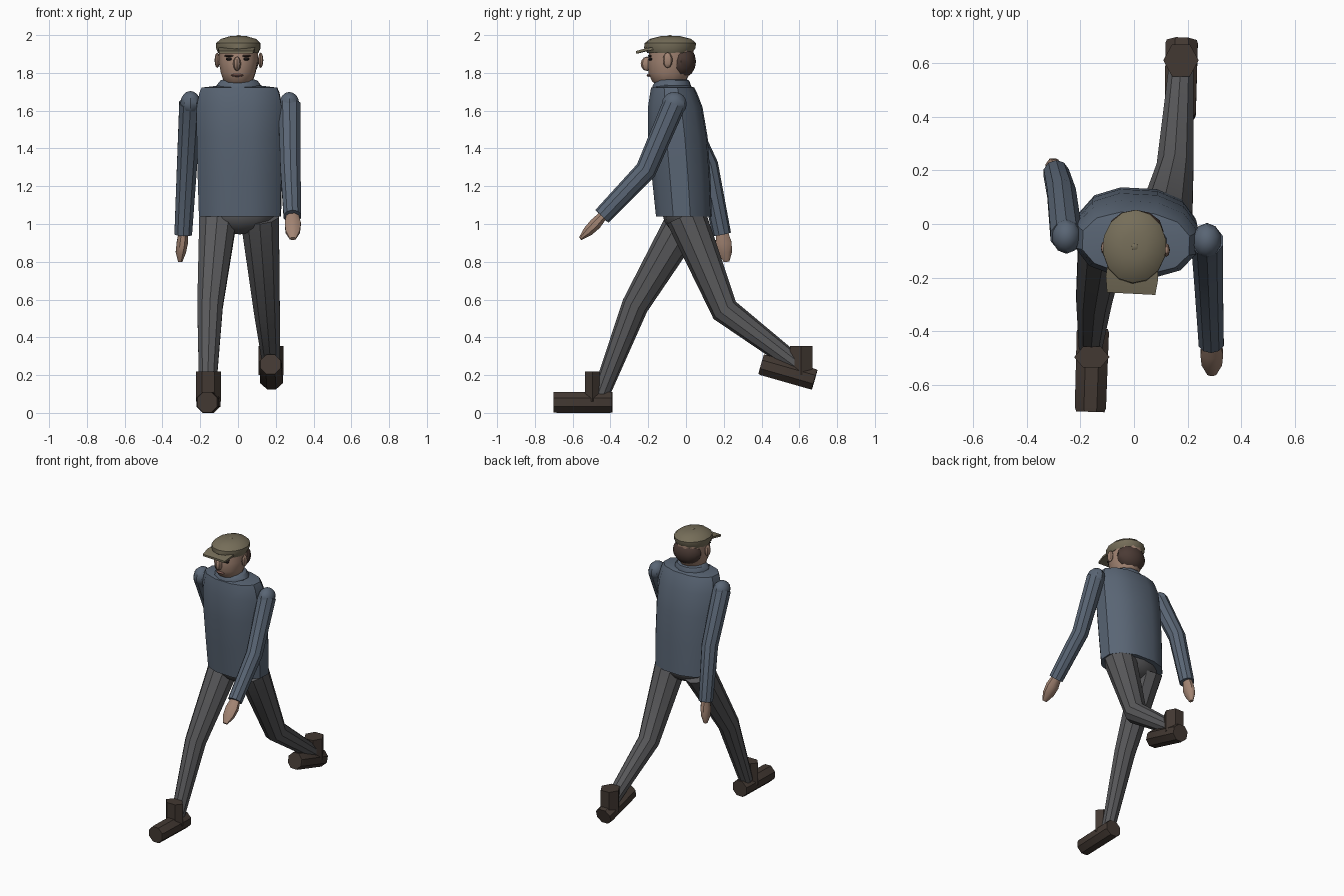
import bpy, bmesh, math
from mathutils import Vector, Matrix

if "Cube" in bpy.data.objects:
    bpy.data.objects.remove(bpy.data.objects["Cube"])

YAW = math.radians(-3)


def material(name, rgb):
    m = bpy.data.materials.new(name)
    m.diffuse_color = (*rgb, 1)
    m.use_nodes = True
    m.node_tree.nodes["Principled BSDF"].inputs["Base Color"].default_value = m.diffuse_color
    return m


WOOL = material("blue_wool", (0.10, 0.13, 0.175))
TROUSER = material("grey_cloth", (0.10, 0.10, 0.105))
LEATHER = material("brown_leather", (0.055, 0.04, 0.032))
SKIN = material("skin", (0.36, 0.23, 0.17))
TWEED = material("tweed", (0.18, 0.155, 0.10))
HAIR = material("hair", (0.07, 0.043, 0.035))
DARK = material("dark", (0.02, 0.015, 0.015))
LIP = material("lip", (0.22, 0.11, 0.09))


def finish(name, bm, mat, angle=35):
    bmesh.ops.recalc_face_normals(bm, faces=bm.faces)
    me = bpy.data.meshes.new(name)
    bm.to_mesh(me)
    bm.free()
    ob = bpy.data.objects.new(name, me)
    bpy.context.collection.objects.link(ob)
    me.materials.append(mat)
    bpy.ops.object.select_all(action='DESELECT')
    ob.select_set(True)
    bpy.context.view_layer.objects.active = ob
    bpy.ops.object.shade_smooth_by_angle(angle=math.radians(angle))
    return ob


def skin_rings(name, rings, mat, angle=35):
    """Join rings of points with quads and close both ends."""
    bm = bmesh.new()
    vs = [[bm.verts.new(p) for p in r] for r in rings]
    n = len(vs[0])
    for a, b in zip(vs, vs[1:]):
        for i in range(n):
            j = (i + 1) % n
            bm.faces.new((a[i], a[j], b[j], b[i]))
    bm.faces.new(vs[0])
    bm.faces.new(vs[-1])
    return finish(name, bm, mat, angle)


def stack(name, rows, mat, n=12, power=1.0, cx=0.005, yaw=YAW, angle=35):
    """Stacked horizontal ovals: rows of (z, y_front, y_back, half_width)."""
    pivot = Vector((cx, -0.06, 0))
    rot = Matrix.Rotation(yaw, 3, 'Z')
    rings = []
    for z, y0, y1, hx in rows:
        ring = []
        for i in range(n):
            a = 2 * math.pi * (i + 0.5) / n
            c, s = math.cos(a), math.sin(a)
            x = cx + hx * math.copysign(abs(c) ** power, c)
            y = (y0 + y1) / 2 + (y1 - y0) / 2 * math.copysign(abs(s) ** power, s)
            ring.append(rot @ (Vector((x, y, z)) - pivot) + pivot)
        rings.append(ring)
    return skin_rings(name, rings, mat, angle)


def tube(name, pts, radii, mat, n=10, angle=35):
    """Mitred tapered tube; a radius is (half width in x, half depth)."""
    pts = [Vector(p) for p in pts]
    rings = []
    for k, p in enumerate(pts):
        t0 = (p - pts[k - 1]).normalized() if k else None
        t1 = (pts[k + 1] - p).normalized() if k < len(pts) - 1 else None
        t = ((t0 or t1) + (t1 or t0)).normalized()
        u = Vector((1, 0, 0))
        u = (u - t * u.dot(t)).normalized()
        v = t.cross(u)
        stretch = 1 / t.dot(t1 or t0)
        ru, rv = radii[k] if isinstance(radii[k], tuple) else (radii[k],) * 2
        rings.append([p + u * ru * math.cos(a) + v * rv * stretch * math.sin(a)
                      for a in (2 * math.pi * (i + 0.5) / n for i in range(n))])
    return skin_rings(name, rings, mat, angle)


def ball(name, c, r, mat, seg=12, rings=8, rot=(0, 0, 0)):
    bm = bmesh.new()
    bmesh.ops.create_uvsphere(bm, u_segments=seg, v_segments=rings, radius=1)
    m = Matrix.Translation(c)
    for ang, ax in zip(rot, 'XYZ'):
        m = m @ Matrix.Rotation(ang, 4, ax)
    bm.transform(m @ Matrix.Diagonal((*r, 1)))
    return finish(name, bm, mat)


# Sweater body, collar and pelvis
stack("sweater_body", [(1.04, -.16, .138, .222), (1.25, -.182, .131, .228),
                       (1.46, -.202, .116, .232), (1.62, -.202, .088, .232),
                       (1.695, -.19, .058, .217), (1.722, -.185, .045, .205),
                       (1.732, -.14, .02, .12)], WOOL, n=12, power=0.88, cx=0.008)
stack("collar", [(1.70, -.18, .03, .118), (1.735, -.178, .028, .12),
                 (1.76, -.16, .018, .10), (1.766, -.145, .005, .08)], WOOL)
ball("pelvis", (0.01, -0.005, 1.06), (0.19, 0.12, 0.115), TROUSER)

# Legs: one striding forward, one trailing
tube("forward_leg", [(-.105, .01, 1.04), (-.148, -.27, .567), (-.162, -.45, .10)],
     [.105, .071, .046], TROUSER)
tube("trailing_leg", [(.115, 0, 1.04), (.153, .205, .543), (.178, .615, .235)],
     [.107, .072, .046], TROUSER)

# Boots with six-sided cuffs
for side, toe, heel, cuff, z0, z1, hy in (
        ("forward", (-.163, -.70, .056), (-.153, -.39, .056), (-.157, -.496), .06, .218, .045),
        ("trailing", (.172, .398, .257), (.178, .681, .176), (.175, .61), .20, .353, .069)):
    toe, heel = Vector(toe), Vector(heel)
    tube(side + "_boot", [toe, toe.lerp(heel, .05), heel.lerp(toe, .04), heel],
         [(.057, .058), (.063, .06), (.065, .06), (.06, .058)], LEATHER, n=8)
    ring = [(cuff[0] + .066 * math.cos(i * math.pi / 3),
             cuff[1] + hy * math.sin(i * math.pi / 3)) for i in range(6)]
    skin_rings(side + "_boot_cuff", [[(x, y, z) for x, y in ring] for z in (z0, z1)], LEATHER)

# Arms, shoulders and hands swinging opposite to the legs
for side, pts, hand, radii in (
        ("back", [(-.252, -.045, 1.64), (-.27, .115, 1.31), (-.29, .19, .945)],
         [(-.288, .19, .97), (-.295, .198, .90), (-.303, .208, .85), (-.306, .215, .80)],
         [(.025, .03), (.032, .046), (.029, .04), (.012, .016)]),
        ("front", [(.272, -.062, 1.635), (.278, -.212, 1.285), (.288, -.445, 1.04)],
         [(.288, -.43, 1.055), (.29, -.48, 1.0), (.29, -.52, .96), (.29, -.56, .922)],
         [(.032, .025), (.046, .034), (.041, .029), (.018, .01)])):
    tube(side + "_arm", pts, [.062, .056, .049], WOOL)
    ball(side + "_shoulder", pts[0], (.055, .066, .064), WOOL, 10, 8)
    tube(side + "_hand", hand, radii, SKIN, n=8, angle=50)

# Head with neck, hair and ears
stack("neck", [(1.70, -.13, -.01, .065), (1.79, -.13, -.01, .065)], SKIN, n=10)
stack("head", [(1.735, -.155, -.02, .055), (1.755, -.182, 0, .078),
               (1.80, -.202, .025, .094), (1.86, -.204, .04, .106),
               (1.93, -.195, .042, .104)], SKIN, cx=0.003, angle=50)
ball("hair", (.006, -.027, 1.86), (.104, .08, .09), HAIR)
for s in (-1, 1):
    ball("ear", (.005 + s * .115, -.093 - s * .004, 1.867), (.014, .026, .041), SKIN, 8, 6)
    ball("eye", (-.002 + s * .045, -.188, 1.873), (.018, .012, .008), DARK, 8, 6)
    ball("eyebrow", (-.002 + s * .045, -.192, 1.89), (.026, .01, .006), HAIR, 8, 6)
ball("nose", (-.005, -.206, 1.848), (.021, .034, .038), SKIN, 8, 6)
ball("mouth", (-.004, -.196, 1.787), (.033, .012, .008), LIP, 8, 6)

# Flat cap with brim and button
stack("cap", [(1.905, -.205, .03, .108), (1.93, -.222, .05, .119),
              (1.957, -.22, .053, .119), (1.98, -.19, .028, .094),
              (1.994, -.135, -.03, .045), (1.996, -.1, -.07, .012)], TWEED, n=14, cx=0.003)
ball("cap_button", (.003, -.085, 1.993), (.014, .014, .007), TWEED, 8, 6)
brim_rot = Matrix.Rotation(YAW, 3, 'Z')
skin_rings("cap_brim", [[brim_rot @ Vector(p) + Vector((0.003, 0, 0)) for p in
                         ((-hx, y, z), (hx, y, z), (hx, y, z + .014), (-hx, y, z + .014))]
                        for y, z, hx in ((-.26, 1.902, .09), (-.2, 1.918, .098), (-.13, 1.925, .09))], TWEED)
